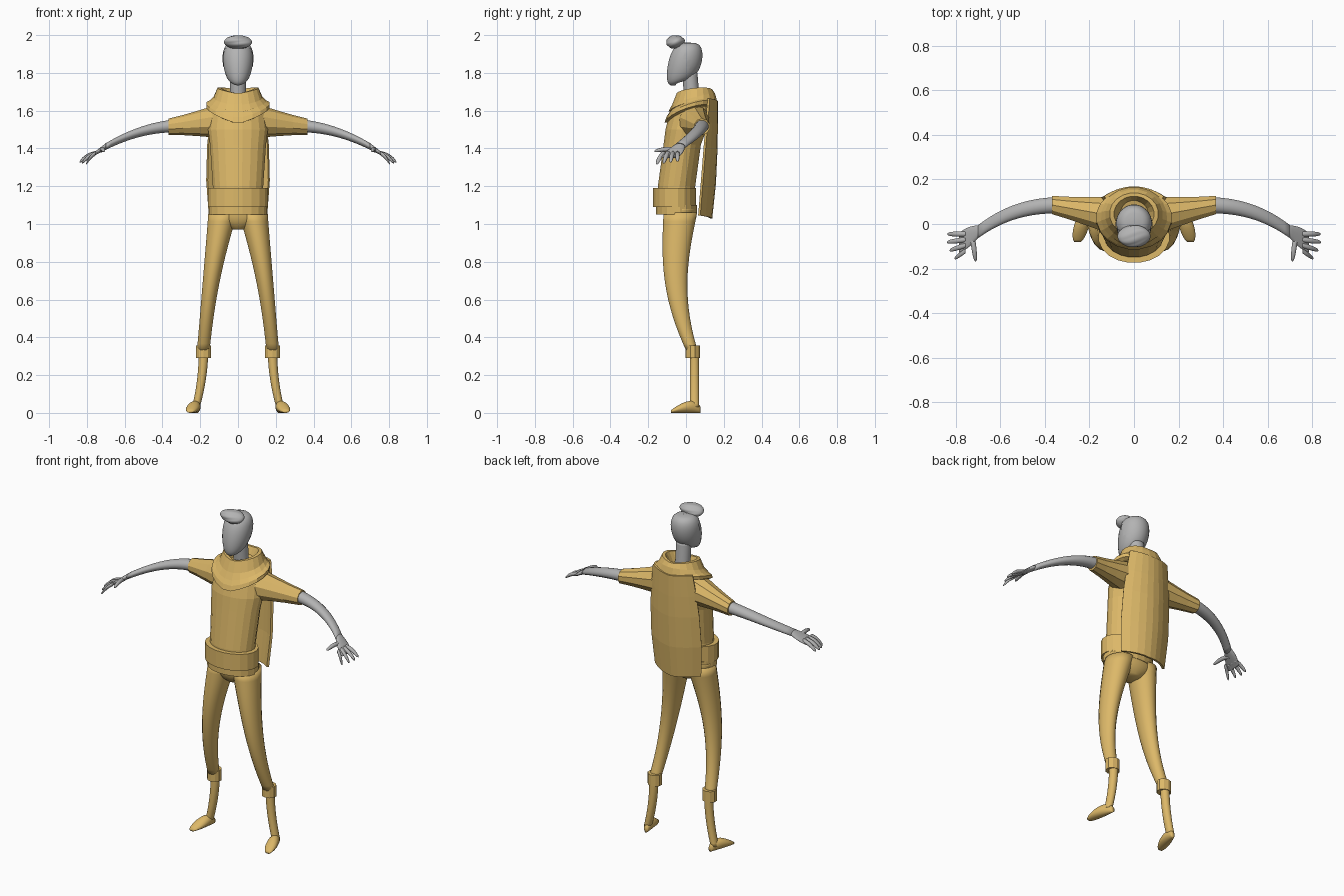
import bpy, bmesh
from math import sin, cos, pi, sqrt
from mathutils import Vector

cube = bpy.data.objects.get("Cube")
if cube:
    bpy.data.objects.remove(cube)


def material(name, red, green, blue):
    mat = bpy.data.materials.new(name)
    mat.use_nodes = True
    color = (red, green, blue, 1)
    mat.diffuse_color = color
    mat.node_tree.nodes["Principled BSDF"].inputs["Base Color"].default_value = color
    return mat


GOLD = material("gold_cloth", .72, .48, .14)
GREY = material("grey_skin", .45, .45, .45)


def finish(name, bm, mat, smooth):
    bmesh.ops.recalc_face_normals(bm, faces=bm.faces[:])
    for face in bm.faces:
        face.smooth = smooth
    mesh = bpy.data.meshes.new(name)
    bm.to_mesh(mesh)
    bm.free()
    mesh.materials.append(mat)
    ob = bpy.data.objects.new(name, mesh)
    bpy.context.collection.objects.link(ob)
    return ob


def skin(bm, rows, closed):
    """Bridge rows of points with quads."""
    rows = [[bm.verts.new(point) for point in row] for row in rows]
    for low, high in zip(rows, rows[1:]):
        for k in range(0 if closed else 1, len(low)):
            bm.faces.new((low[k - 1], low[k], high[k], high[k - 1]))
    return rows


def loft(name, rings, mat, sides=20, axis="z", smooth=False, side=1, steps=16, drop=None):
    """Skin elliptical rings (x, y, z, radius, radius, tilt, side lift), or a rule giving them."""
    if callable(rings):
        rings = [rings(i / steps) for i in range(steps + 1)]
    rows = []
    for x, y, z, a, b, *slope in rings:
        tilt, lift = slope or (0, 0)
        row = []
        for k in range(sides):
            angle = 2 * pi * (k + .5) / sides
            c, s = cos(angle), sin(angle)
            dx, dy, dz = {"z": (a * c, b * s, tilt * s + lift * abs(c)),
                          "x": (0, a * c, b * s), "y": (a * c, 0, b * s)}[axis]
            row.append((side * (x + dx), y + dy, z + dz))
        rows.append(row)
    bm = bmesh.new()
    rows = skin(bm, rows, True)
    if drop:
        gone = [face for face in bm.faces if drop(face.calc_center_median())]
        bmesh.ops.delete(bm, geom=gone, context="FACES")
    else:
        bm.faces.new(rows[0])
        bm.faces.new(rows[-1])
    return finish(name, bm, mat, smooth)


def band(name, x, y, low, high, a, b, sides=20, side=1):
    """A cloth band with its rims turned inwards."""
    inner = (a * .8, b * .8)
    loft(name, [(x, y, low, *inner), (x, y, low, a, b), (x, y, high, a, b), (x, y, high, *inner)],
         GOLD, sides, side=side)


def mix(start, end, t):
    return Vector(start).lerp(Vector(end), t)


def digit(name, root, tip, axis, side):
    """A slightly arched, round-ended finger."""
    def rule(t):
        x, y, z = mix(root, tip, t)
        radius = .002 + .01 * sqrt(1 - t ** 4)
        return x, y, z + .008 * sin(pi * t), radius, radius
    loft(name, rule, GREY, 10, axis, True, side)


# Tunic, hem and sash
loft("tunic_body", [(0, -.05, 1.08, .14, .1), (0, -.05, 1.2, .135, .1), (0, -.02, 1.42, .15, .1),
                    (0, 0, 1.5, .16, .11), (0, .02, 1.58, .15, .11), (0, .04, 1.66, .11, .09)], GOLD)
band("tunic_hem", 0, -.05, 1.05, 1.1, .155, .11)
band("waist_sash", 0, -.06, 1.09, 1.19, .16, .115)

# Layered cowl: wide lower fold, then a standing collar that turns inward
loft("cowl_lower_fold", [(0, .025, 1.57, .15, .12, .04, .04), (0, .025, 1.57, .17, .14, .04, .05),
                         (0, .03, 1.6, .17, .135, .04, .04), (0, .035, 1.64, .13, .11, .03, .02)], GOLD)
loft("cowl_collar", [(0, .035, 1.62, .125, .11, .03, .03), (0, .035, 1.62, .15, .13, .03, .03),
                     (0, .04, 1.66, .13, .115, .03, .01), (0, .045, 1.7, .11, .095, .01, .02),
                     (0, .045, 1.7, .09, .08, .01, .02), (0, .04, 1.65, .06, .055)], GOLD)

# Back cape: a curved sheet with thickness
rows = []
for t in (0, .2, .4, .7, 1):
    half = .13 + .035 * sin(.8 * pi * t)
    middle, edge = .162 - .03 * t ** 3, .12 - .05 * t
    rows.append([(half * u, middle + (edge - middle) * u * u, 1.65 - .62 * t + .015 * abs(u))
                 for u in (k / 4 for k in range(-4, 5))])
bm = bmesh.new()
skin(bm, rows, False)
cape = finish("back_cape", bm, GOLD, False)
thickness = cape.modifiers.new("thickness", "SOLIDIFY")
thickness.thickness = .014
thickness.offset = 0

# Hips joining the trouser legs
loft("trouser_hips", lambda t: (0, -.03, 1.08 - .11 * t, .15 - .11 * t ** 3, .088 - .04 * t ** 3),
     GOLD, smooth=True)


def sleeve(t):
    radius = .043 + .055 * (1 - t) ** 1.2
    return .06 + .307 * t, .03 + .055 * t, 1.55 - .035 * t, radius, radius


def arm(t):
    return .3 + .4 * t, .085 - .12 * t ** 2.5, 1.52 - .11 * t * t, .038 - .008 * t, .036 - .018 * t


def palm(t):
    return (.7 + .085 * t, -.035 - .05 * t, 1.41 - .055 * t,
            .03 + .018 * sin(.7 * pi * t), .018 - .012 * t)


def trouser_leg(t):
    return (.08 + .105 * t + .01 * sin(pi * t), -.03 + .065 * t ** 3 - .03 * sin(pi * t),
            1.06 - .74 * t, .034 + .044 * (1 - t) ** 2, .09 - .06 * t)


def lower_leg(t):
    return .183 + .04 * t * t, .045, .33 - .3 * t, .026 - .005 * t, .025


def foot(t):
    pinch = sqrt(sin(pi * (.05 + .9 * t)))
    height = (.042 - .025 * t) * pinch
    return .215 + .038 * t, .077 - .157 * t, height, (.027 + .013 * t) * pinch, height


for side, word in ((1, "left"), (-1, "right")):
    loft(f"{word}_sleeve", sleeve, GOLD, 10, "x", side=side, steps=4)
    loft(f"{word}_arm", arm, GREY, 16, "x", True, side)
    loft(f"{word}_palm", palm, GREY, 16, "x", True, side)
    # Four fingers fanned from the palm, and the thumb pointing forward
    for i, finger in enumerate(("index", "middle", "ring", "little")):
        fan = i / 3
        root = (.755, -.12 + .075 * fan, 1.374)
        tip = (.805 + .035 * sin(2 * fan), -.155 + .11 * fan, 1.317 + .015 * fan)
        digit(f"{word}_{finger}_finger", root, tip, "x", side)
    digit(f"{word}_thumb", (.725, -.05, 1.39), (.71, -.168, 1.385), "y", side)
    # Trouser leg, rolled cuff, lower leg and foot
    loft(f"{word}_trouser_leg", trouser_leg, GOLD, smooth=True, side=side)
    band(f"{word}_trouser_cuff", .183, .036, .29, .356, .042, .038, 10, side)
    loft(f"{word}_lower_leg", lower_leg, GOLD, smooth=True, side=side)
    loft(f"{word}_foot", foot, GOLD, 16, "y", True, side)


def skull(t, grow=0):
    """Ellipsoid with a full crown and a chin carried forward."""
    level = (1 - cos(pi * t)) / 2
    full = (.01 + sin(pi * t)) ** .55
    return (0, -.05 + .06 * sqrt(level), 1.744 + .213 * level + grow,
            .08 * full * (.85 + .25 * level) + grow, .088 * full + grow,
            .012 * (1 - level), 0)


# Neck, featureless head and a thin hair layer over crown and back
loft("neck", lambda t: (0, .035 - .015 * t, 1.62 + .18 * t, .043, .041), GREY, smooth=True)
loft("head", skull, GREY, 24, smooth=True)
loft("hair_cap", lambda t: skull(t, .003), GREY, 24, smooth=True,
     drop=lambda c: c.z < 1.78 or c.z < 1.935 and c.y < .01 - .5 * (c.z - 1.85))

# Hair bun with twisted strands
bm = bmesh.new()
bmesh.ops.create_uvsphere(bm, u_segments=48, v_segments=24, radius=1)
for vert in bm.verts:
    across, up, along = vert.co
    angle = Vector((across, up)).angle_signed(Vector((1, 0)), 0)
    ridge = .95 + .07 * abs(sin(4 * angle + 2.5 * along)) * (1 - along * along)
    vert.co = (.074 * along, -.055 + .05 * across * ridge,
               1.963 + .036 * up * ridge + .012 * along * across)
finish("hair_bun", bm, GREY, True)
